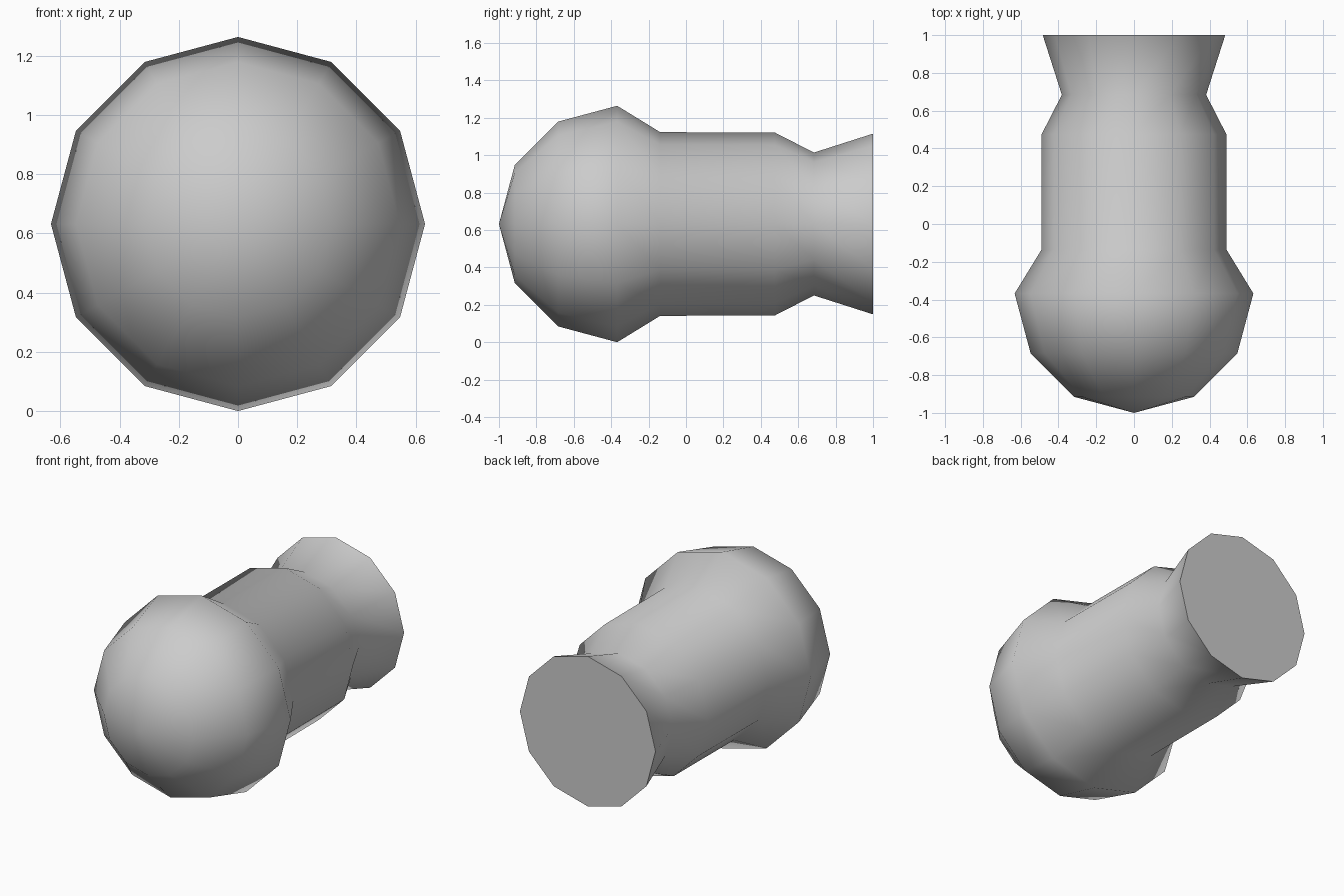
import bpy, bmesh, math
from mathutils import Matrix

if "Cube" in bpy.data.objects:
    bpy.data.objects.remove(bpy.data.objects["Cube"])

SIDES = 12
R = 0.632          # dome radius, also the height of the axis
EQUATOR = -0.368   # y of the widest ring

# Outline as (y, radius): dome rings, then shoulder, barrel, neck, flared end
profile = [(EQUATOR - R * math.cos(math.radians(a)), R * math.sin(math.radians(a)))
           for a in (0, 30, 60, 90)]
profile += [(-0.138, 0.491), (0.475, 0.489), (0.684, 0.382), (1.0, 0.483)]

# Turn the outline about the y axis
bm = bmesh.new()
verts = [bm.verts.new((r, y, 0)) for y, r in profile]
edges = [bm.edges.new(pair) for pair in zip(verts, verts[1:])]
bmesh.ops.spin(bm, geom=verts + edges, cent=(0, 0, 0), axis=(0, 1, 0),
               angle=math.tau, steps=SIDES, use_duplicate=False)
bmesh.ops.remove_doubles(bm, verts=bm.verts, dist=0.001)

# Flat cap on the flared end
bmesh.ops.holes_fill(bm, edges=[e for e in bm.edges if e.is_boundary], sides=0)
bmesh.ops.recalc_face_normals(bm, faces=bm.faces)
bmesh.ops.transform(bm, matrix=Matrix.Translation((0, 0, R)), verts=bm.verts)

mesh = bpy.data.meshes.new("domed_plug")
bm.to_mesh(mesh)
bm.free()
plug = bpy.data.objects.new("domed_plug", mesh)
bpy.context.collection.objects.link(plug)

# Smooth sides, sharp rim at the cap
bpy.context.view_layer.objects.active = plug
plug.select_set(True)
bpy.ops.object.shade_smooth_by_angle(angle=math.radians(70))
